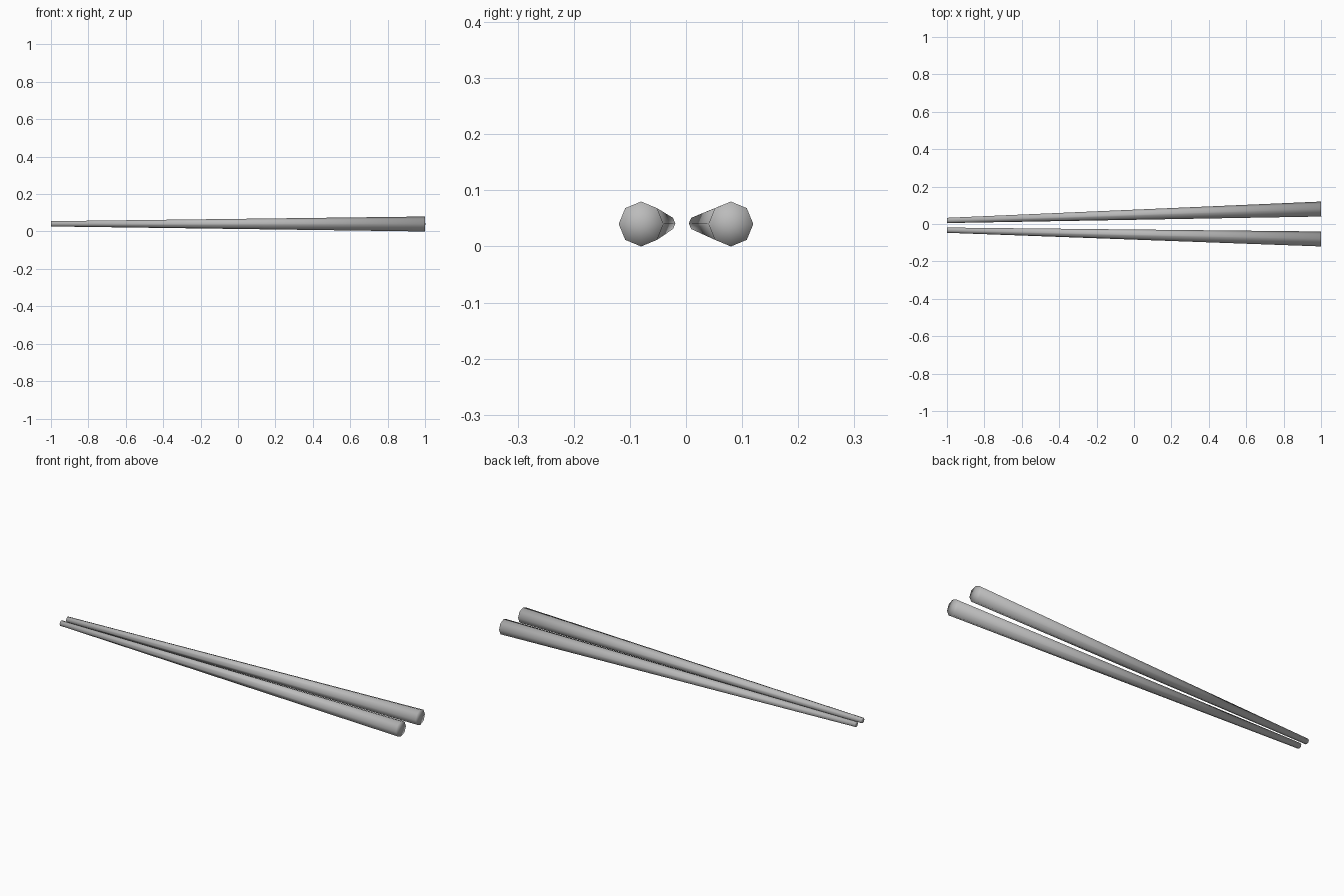
import bpy
from mathutils import Vector

cube = bpy.data.objects.get("Cube")
if cube:
    bpy.data.objects.remove(cube, do_unlink=True)

# Plain grey material
grey = bpy.data.materials.new("plain_grey")
grey.use_nodes = True
color = (0.5, 0.5, 0.5, 1)
grey.diffuse_color = color
grey.node_tree.nodes["Principled BSDF"].inputs["Base Color"].default_value = color

TIP_RADIUS = 0.014
BUTT_RADIUS = 0.04


def stick(name, tip_y, butt_y):
    """Tapered eight-sided stick with its narrow tip at -x."""
    tip = Vector((-1, tip_y, 0.041))
    butt = Vector((1, butt_y, BUTT_RADIUS))
    axis = butt - tip
    bpy.ops.mesh.primitive_cone_add(
        vertices=8, radius1=TIP_RADIUS, radius2=BUTT_RADIUS,
        depth=axis.length, end_fill_type='TRIFAN',
        location=(tip + butt) / 2,
        rotation=axis.to_track_quat('Z', 'Y').to_euler())
    obj = bpy.context.object
    obj.name = name
    obj.data.materials.append(grey)
    # Smooth over the end caps too, so the ends look softly rounded
    bpy.ops.object.shade_smooth()


# The pair spreads apart towards the thick ends
stick("front_stick", -0.033, -0.08)
stick("back_stick", 0.019, 0.08)
